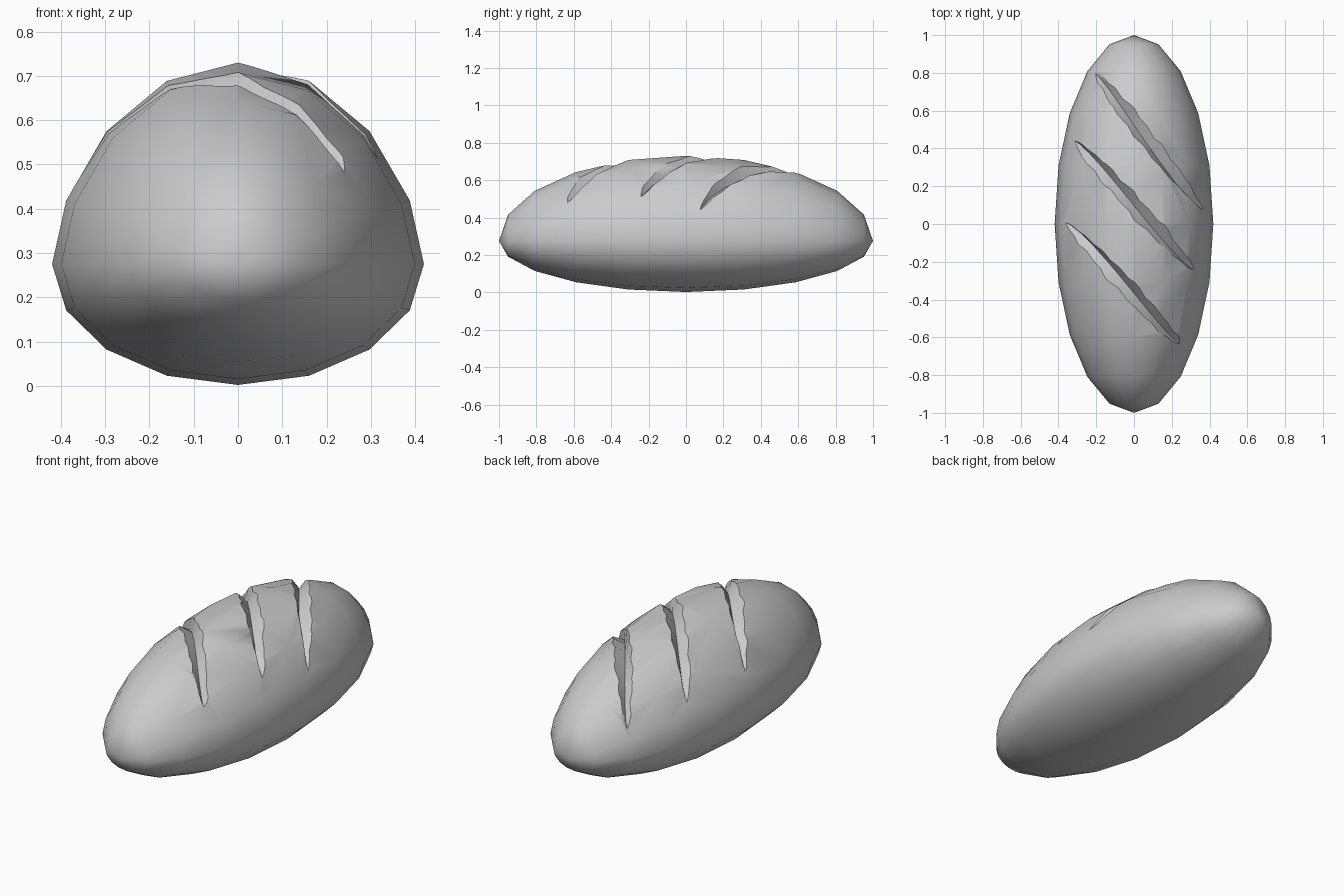
import bpy, bmesh
from math import sin, cos, pi, sqrt, radians
from mathutils import Vector, Matrix

if "Cube" in bpy.data.objects:
    bpy.data.objects.remove(bpy.data.objects["Cube"])

HALF_W, MID_Z, TOP, BOTTOM = 0.42, 0.275, 0.455, 0.273


def make_object(name, bm):
    bmesh.ops.recalc_face_normals(bm, faces=bm.faces)
    mesh = bpy.data.meshes.new(name)
    bm.to_mesh(mesh)
    bm.free()
    obj = bpy.data.objects.new(name, mesh)
    bpy.context.collection.objects.link(obj)
    return obj


def crust_height(x, y):
    r = sqrt(max(1 - y * y, 1e-6))
    s = sqrt(max(1 - (x / HALF_W / r) ** 2, 0)) ** 1.2
    return MID_Z + TOP * r * s


# Loaf: sphere with its poles at the ends, domed top and flatter base
bm = bmesh.new()
bmesh.ops.create_uvsphere(bm, u_segments=16, v_segments=10, radius=1,
                          matrix=Matrix.Rotation(radians(90), 4, 'X'))
for v in bm.verts:
    x, y, z = v.co
    v.co.x = x * HALF_W
    if z > 1e-5:
        v.co.z = crust_height(v.co.x, y)
    else:
        v.co.z = MID_Z + z * BOTTOM
loaf = make_object("bread_loaf", bm)


# Slash cutters: tapered wedges that follow the crust
def add_slash(bm, start, end, half_width=0.047, depth=0.062, steps=10):
    rows = []
    for i in range(steps + 1):
        t = (1 - cos(pi * i / steps)) / 2
        x = start[0] + (end[0] - start[0]) * t
        y = start[1] + (end[1] - start[1]) * t
        p = Vector((x, y, crust_height(x, y)))
        n = Vector((x / HALF_W ** 2, y, (p.z - MID_Z) / TOP ** 2)).normalized()
        along = Vector((end[0] - start[0], end[1] - start[1], 0))
        side = n.cross(along).normalized()
        k = sin(pi * i / steps) ** 0.8 if 0 < i < steps else 0
        if k == 0:
            rows.append([bm.verts.new(p)])
        else:
            top = p + n * depth * k
            rows.append([bm.verts.new(p - n * depth * k),
                         bm.verts.new(top + side * 2 * half_width * k),
                         bm.verts.new(top - side * 2 * half_width * k)])
    for a, b in zip(rows, rows[1:]):
        for j in range(3):
            q = (j + 1) % 3
            if len(a) == 1:
                bm.faces.new((a[0], b[j], b[q]))
            elif len(b) == 1:
                bm.faces.new((a[j], b[0], a[q]))
            else:
                bm.faces.new((a[j], b[j], b[q], a[q]))


bm = bmesh.new()
for start, end in (((-0.21, 0.80), (0.38, 0.07)),
                   ((-0.33, 0.45), (0.33, -0.25)),
                   ((-0.37, 0.01), (0.25, -0.64))):
    add_slash(bm, start, end)
cutter = make_object("slash_cutter", bm)
cutter.hide_render = True

# Cut the slashes and smooth the crust
mod = loaf.modifiers.new("slashes", 'BOOLEAN')
mod.operation = 'DIFFERENCE'
mod.solver = 'EXACT'
mod.object = cutter
bpy.context.view_layer.objects.active = loaf
loaf.select_set(True)
bpy.ops.object.modifier_apply(modifier=mod.name)
bpy.data.objects.remove(cutter)
bpy.ops.object.shade_smooth_by_angle(angle=radians(42))
